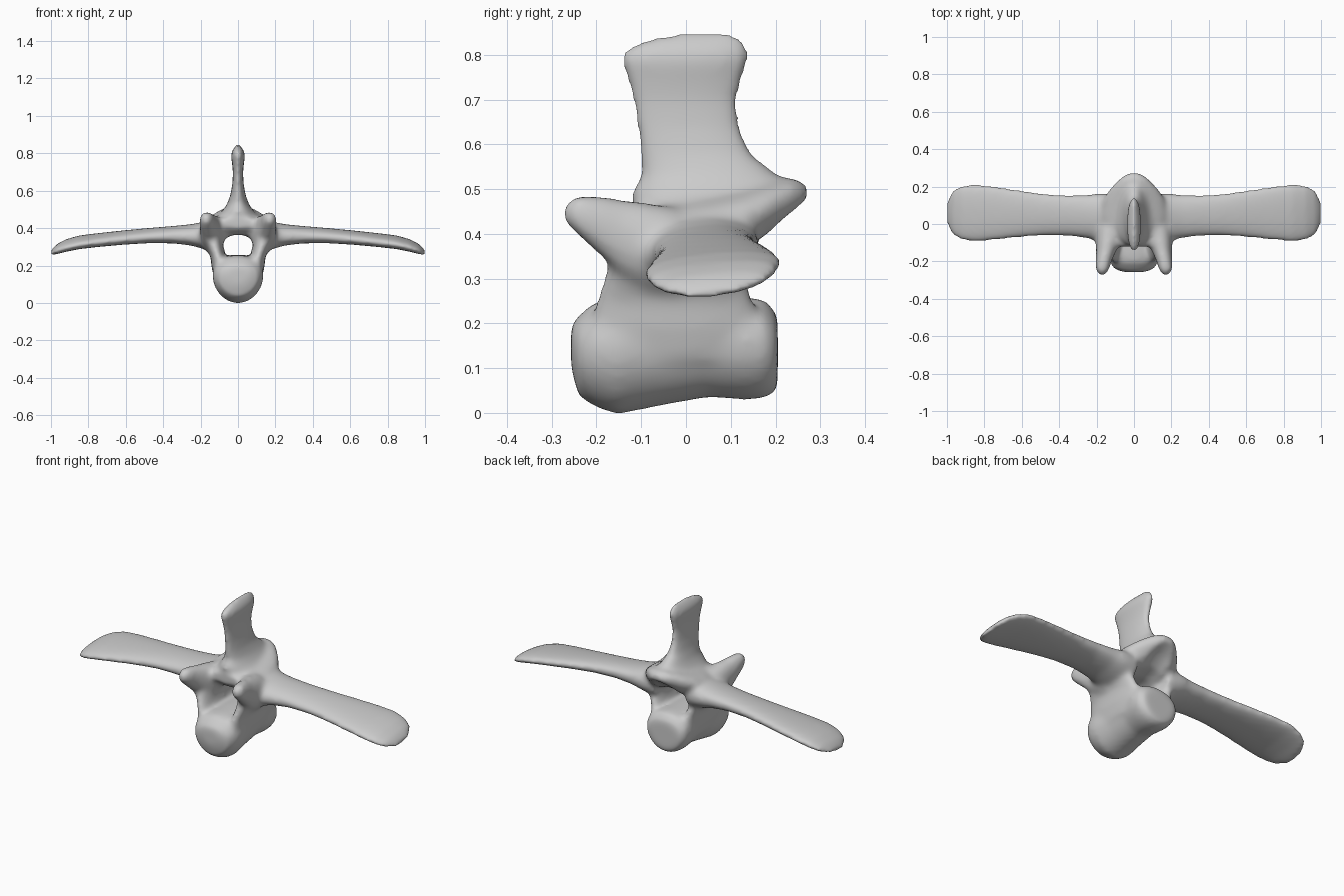
import bpy
import bmesh
from math import cos, sin, pi, copysign
from mathutils import Vector

cube = bpy.data.objects.get("Cube")
if cube:
    bpy.data.objects.remove(cube, do_unlink=True)

X, Y, Z = Vector((1, 0, 0)), Vector((0, 1, 0)), Vector((0, 0, 1))
SIDES = 28
bone = bmesh.new()


def loft(bm, rings, u, v, power=2.0, sx=1, taper=0.0):
    """Skin closed rings (x, y, z, half size along u, half size along v)."""
    loops = []
    for x, y, z, ru, rv in rings:
        loop = []
        for i in range(SIDES):
            a = 2 * pi * i / SIDES
            c = copysign(abs(cos(a)) ** (2 / power), cos(a))
            s = copysign(abs(sin(a)) ** (2 / power), sin(a))
            p = Vector((x, y, z)) + u * (c * ru * (1 + taper * s)) + v * (s * rv)
            loop.append(bm.verts.new((p.x * sx, p.y, p.z)))
        loops.append(loop)
    faces = [bm.faces.new(loops[0]), bm.faces.new(loops[-1])]
    for a, b in zip(loops, loops[1:]):
        for i in range(SIDES):
            j = (i + 1) % SIDES
            faces.append(bm.faces.new((a[i], a[j], b[j], b[i])))
    bmesh.ops.recalc_face_normals(bm, faces=faces)


# Vertebral body: rounded block, narrower below and waisted in the middle
loft(bone, [(0, -.257, .15, .06, .05), (0, -.24, .128, .105, .09),
            (0, -.205, .132, .128, .117), (0, -.155, .127, .136, .13),
            (0, -.06, .138, .126, .122), (0, .05, .148, .122, .112),
            (0, .13, .145, .13, .115), (0, .175, .144, .128, .112),
            (0, .205, .135, .10, .085)], X, Z, 2.1, taper=.14)

# Laminae: roof over the canal, ending in a raised rear hood
loft(bone, [(0, -.12, .43, .10, .03), (0, -.05, .41, .17, .065),
            (0, .05, .415, .185, .075), (0, .13, .43, .168, .075),
            (0, .19, .457, .128, .063), (0, .24, .482, .08, .046),
            (0, .272, .486, .035, .024)], X, Z)

# Spinous process with flared root and swollen tip
loft(bone, [(0, .05, .40, .18, .15), (0, .06, .45, .135, .165),
            (0, .065, .49, .085, .19), (0, .055, .53, .058, .155),
            (0, .022, .58, .04, .125), (0, .005, .64, .03, .117),
            (0, -.003, .70, .027, .119), (0, -.003, .75, .032, .132),
            (0, -.003, .79, .039, .145), (0, .002, .815, .032, .141),
            (0, .02, .838, .016, .105), (0, .04, .85, .005, .06)], X, Y, 2.2)

for side in (-1, 1):
    # Pedicle: side wall of the canal
    loft(bone, [(.08, -.03, .12, .045, .17), (.098, -.025, .19, .043, .185),
                (.108, -.025, .25, .039, .178), (.125, -.025, .30, .046, .16),
                (.14, -.01, .36, .058, .158), (.13, .015, .42, .06, .14)],
         X, Y, 2.3, side)
    # Transverse process: long flat paddle, its rear edge slightly raised
    loft(bone, [(.10, .03, .36, .13, .085), (.18, .035, .362, .13, .073),
                (.25, .04, .365, .117, .056), (.35, .045, .366, .11, .045),
                (.48, .05, .361, .113, .039), (.62, .055, .35, .129, .036),
                (.75, .058, .337, .147, .034), (.85, .06, .325, .156, .033),
                (.92, .06, .308, .149, .030), (.97, .06, .288, .122, .024),
                (1.0, .06, .270, .065, .012)], Y + Z * .09, Z, 2.2, side)
    # Front articular process: knob leaning up and forward
    loft(bone, [(.12, -.02, .36, .085, .10), (.135, -.08, .37, .07, .10),
                (.148, -.14, .39, .055, .088), (.162, -.195, .421, .044, .066),
                (.169, -.24, .443, .038, .047), (.17, -.274, .448, .018, .022)],
         X, Z, 2.1, side)

# Vertebral canal, rising under the rear hood
canal = bmesh.new()
loft(canal, [(0, -.40, .315, .09, .062), (0, -.15, .313, .085, .058),
             (0, -.05, .312, .08, .054), (0, .06, .312, .08, .054),
             (0, .14, .322, .088, .064), (0, .20, .35, .098, .084),
             (0, .40, .42, .12, .14)], X, Z, 2.2)


def to_object(bm, name):
    mesh = bpy.data.meshes.new(name)
    bm.to_mesh(mesh)
    bm.free()
    obj = bpy.data.objects.new(name, mesh)
    bpy.context.scene.collection.objects.link(obj)
    return obj


vertebra = to_object(bone, "vertebra")
cutter = to_object(canal, "canal_cutter")
cutter.hide_render = True

# Fuse the parts, open the canal and soften the joins
for step in ("fuse", "canal", "refine", "soften"):
    if step == "canal":
        mod = vertebra.modifiers.new(step, 'BOOLEAN')
        mod.operation, mod.object, mod.solver = 'DIFFERENCE', cutter, 'EXACT'
    elif step == "soften":
        mod = vertebra.modifiers.new(step, 'SMOOTH')
        mod.factor, mod.iterations = 0.5, 20
    else:
        mod = vertebra.modifiers.new(step, 'REMESH')
        mod.mode, mod.voxel_size = 'VOXEL', 0.01

graph = bpy.context.evaluated_depsgraph_get()
fused = bpy.data.meshes.new_from_object(vertebra.evaluated_get(graph))
vertebra.modifiers.clear()
vertebra.data = fused
bpy.data.objects.remove(cutter, do_unlink=True)

# Rest the bone on the ground
low = min(v.co.z for v in fused.vertices)
for v in fused.vertices:
    v.co.z -= low

grey = bpy.data.materials.new("bone grey")
grey.use_nodes = True
colour = (0.6, 0.6, 0.6, 1)
grey.diffuse_color = colour
grey.node_tree.nodes["Principled BSDF"].inputs["Base Color"].default_value = colour
fused.materials.clear()
fused.materials.append(grey)
for poly in fused.polygons:
    poly.use_smooth = True
    poly.material_index = 0
